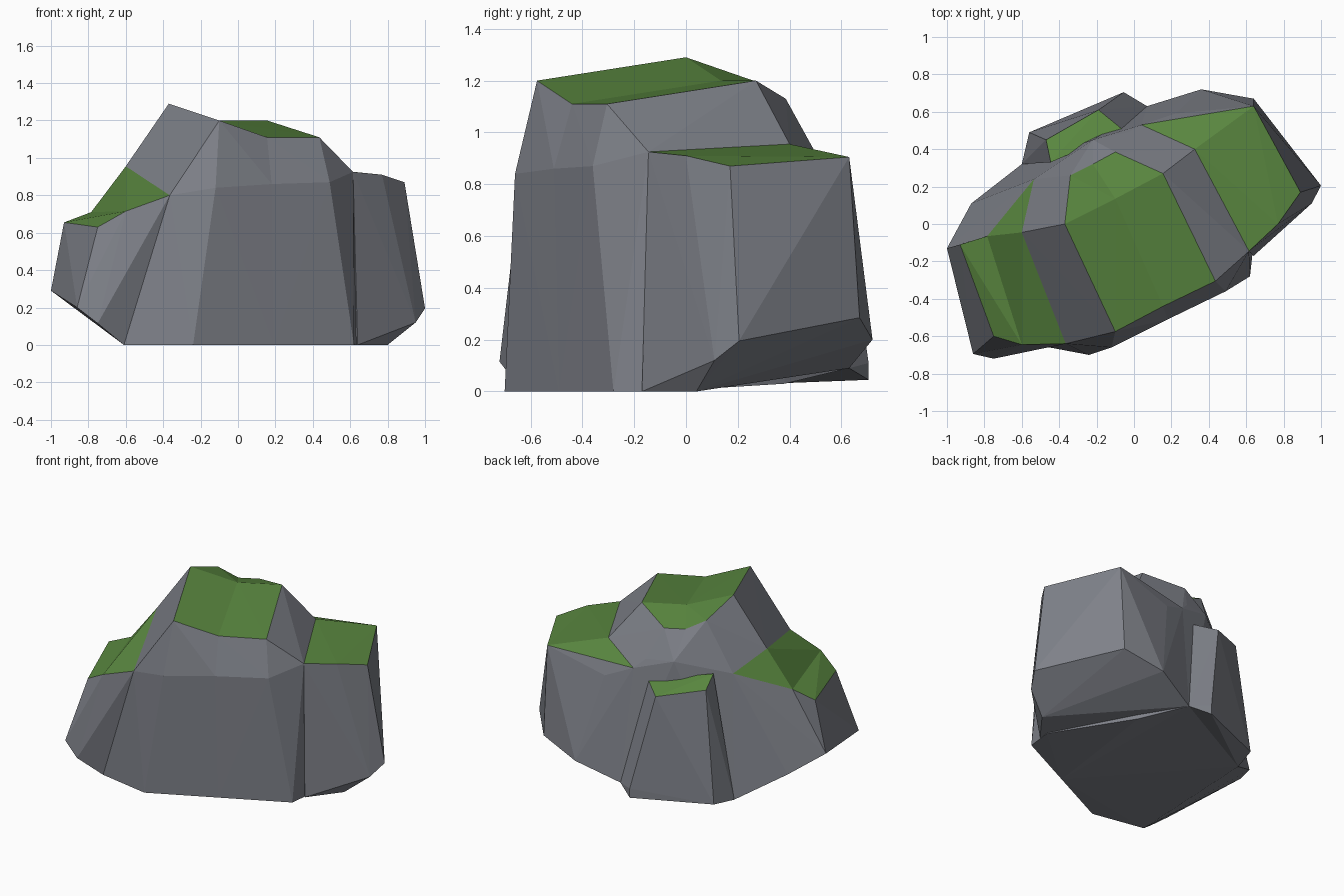
import bpy
import bmesh

cube = bpy.data.objects.get("Cube")
if cube:
    bpy.data.objects.remove(cube, do_unlink=True)


def make_material(name, colour):
    material = bpy.data.materials.new(name)
    material.use_nodes = True
    material.diffuse_color = colour
    shader = material.node_tree.nodes["Principled BSDF"]
    shader.inputs["Base Color"].default_value = colour
    shader.inputs["Roughness"].default_value = 0.9
    return material


STONE = make_material("grey_stone", (0.21, 0.22, 0.25, 1))
MOSS = make_material("green_moss", (0.1, 0.24, 0.05, 1))


def make_rock(name, corners, moss_limit):
    """Wrap a faceted convex rock round its corners; moss grows on flat ledges."""
    bm = bmesh.new()
    for corner in corners:
        bm.verts.new(corner)
    result = bmesh.ops.convex_hull(bm, input=list(bm.verts))
    unused = [item for item in result["geom_interior"] + result["geom_unused"]
              if isinstance(item, bmesh.types.BMVert)]
    bmesh.ops.delete(bm, geom=list(set(unused)), context="VERTS")
    bmesh.ops.recalc_face_normals(bm, faces=list(bm.faces))
    for face in bm.faces:
        face.smooth = False
        face.material_index = 1 if face.normal.z > moss_limit else 0
    mesh = bpy.data.meshes.new(name)
    bm.to_mesh(mesh)
    bm.free()
    mesh.materials.append(STONE)
    mesh.materials.append(MOSS)
    rock = bpy.data.objects.new(name, mesh)
    bpy.context.scene.collection.objects.link(rock)
    return rock


# Corners shared by neighbouring rocks
front_foot = (-.24, -.7, 0)
front_right_foot = (.62, -.28, 0)
left_foot = (-.61, -.63, 0)
left_front_foot = (-.75, -.72, .115)
left_end_foot = (-1, -.13, .29)
back_left_foot = (-.6, .32, .03)
back_foot = (.07, .63, .09)
inner_foot = (.28, .38, .03)
left_shoulder_front = (-.365, -.64, .8)
left_shoulder = (-.6, -.045, .955)
left_shoulder_back = (-.535, .24, .87)
back_shoulder = (.04, .53, .867)
right_shoulder_back = (.325, .4, .955)
right_shoulder_front = (.615, -.145, .925)
left_step_back = (-.785, -.065, .71)
left_step_front = (-.6, -.645, .715)

# Shallow fold where the two halves of the central rock meet
fold = [
    (.155, -.44, 1.11), (-.1, .135, 1.2), (-.22, .32, 1.13),
    (-.22, .45, .95), (.18, -.51, .86), (.19, -.49, 0), back_foot,
]

# Peak half of the central rock, sloping down into the fold
make_rock("central_peak", fold + [
    (-.37, 0, 1.29), (-.1, -.575, 1.2), (-.34, .26, 1.2),
    (-.12, -.66, .84), left_shoulder_front, left_shoulder,
    left_shoulder_back, front_foot, left_foot, back_left_foot,
], 0.8)

# Level half of the central rock
make_rock("central_shoulder", fold + [
    (.435, -.305, 1.11), (.155, .27, 1.2), (-.1, .385, 1.13),
    (-.03, .49, .935), (.49, -.36, .87), back_shoulder,
    right_shoulder_back, right_shoulder_front,
    front_right_foot, (.64, -.1, 0), inner_foot,
], 0.85)

# Lower rock at the +x end, with a broad ledge and a slanted underside
make_rock("right_ledge_rock", [
    right_shoulder_front, right_shoulder_back, back_shoulder,
    (.77, 0, .91), (.89, .17, .87), (.64, .63, .905),
    (.5, .54, .905), (.22, .59, .79),
    (1, .205, .195), (.95, .11, .12), (.64, .67, .285), (.36, .72, .2),
    (.8, .04, 0), (.64, -.17, 0), back_foot,
], 0.6)

# Sloping step between the central rock and the low rock
make_rock("left_step_rock", [
    left_shoulder, left_shoulder_front, left_shoulder_back,
    left_step_back, left_step_front, (-.62, .13, .69), (-.87, .11, .2),
    left_foot, left_front_foot, left_end_foot, back_left_foot,
], 0.45)

# Lowest rock at the -x end
make_rock("left_ledge_rock", [
    left_step_back, left_step_front, (-.93, -.11, .655), (-.75, -.6, .63),
    (-.86, -.695, .2), left_front_foot, left_end_foot,
], 0.6)

# Narrow buttress at the back
make_rock("back_buttress_rock", [
    (-.445, .33, .88), (-.055, .5, .8), (-.47, .45, .816),
    (-.19, .61, .757), (-.56, .49, .05), (-.055, .705, .045),
    (-.055, .705, .11), back_left_foot, back_foot,
], 0.6)
